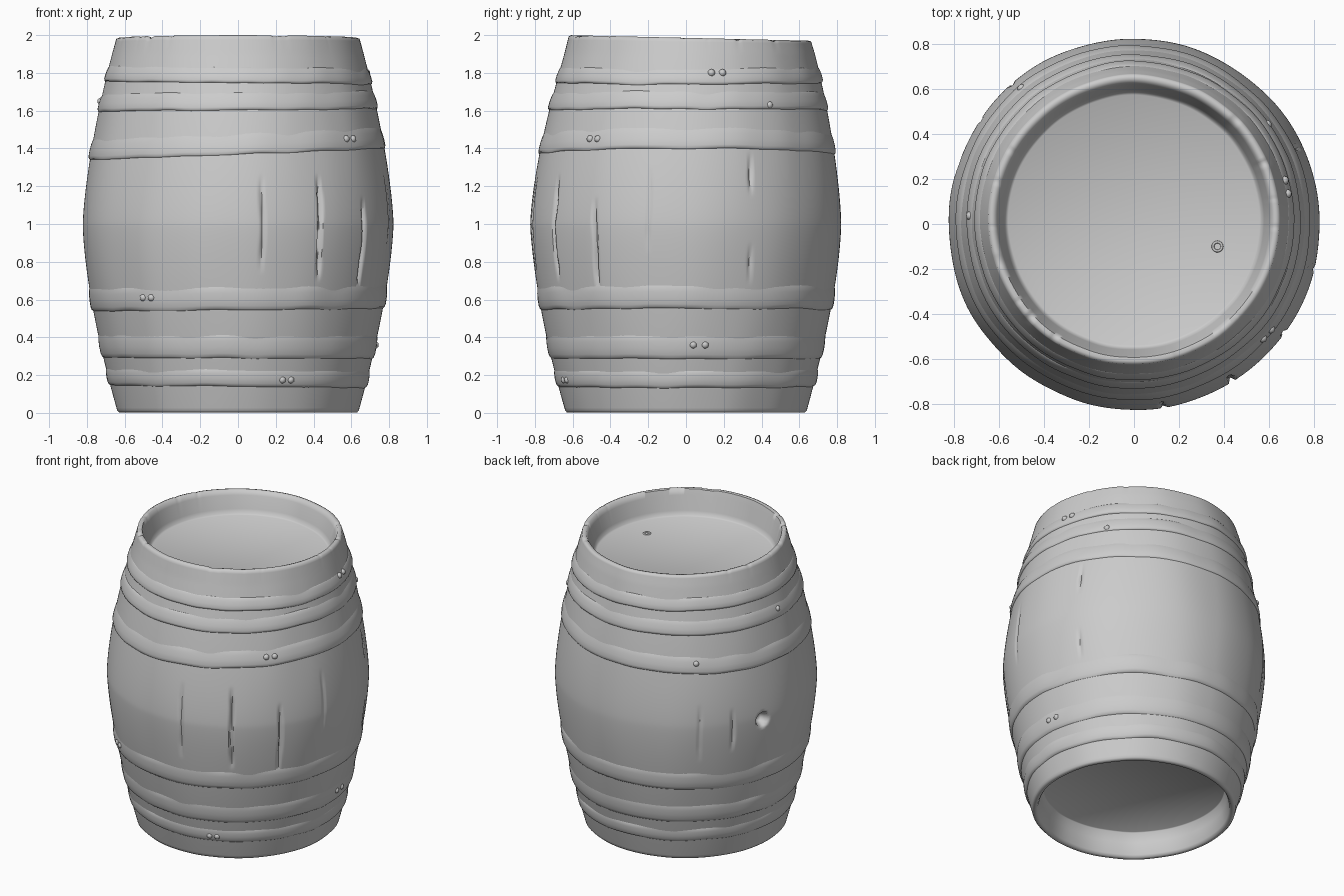
import bpy, bmesh, math
from mathutils import Vector, noise

if "Cube" in bpy.data.objects:
    bpy.data.objects.remove(bpy.data.objects["Cube"])

SEGS, ROWS = 480, 130
# cracks between staves: angle in degrees, bottom, top, depth
CRACKS = [(-81, .74, 1.26, .014), (-58, .70, 1.26, .03), (-36, .64, 1.14, .025),
          (-14, .85, 1.3, .008), (25, 1.15, 1.38, .018), (25, .68, .9, .012),
          (131, .75, 1.15, .01), (146, .8, 1.1, .02)]
BUNG = (161, .98, .05)
# hoops: centre height, band height, tilt along x
HOOPS = [(1.42, .10, .04), (1.645, .085, .01), (1.785, .075, -.01),
         (.60, .11, .01), (.345, .11, -.005), (.18, .08, -.01)]
# nail heads on hoops: angle, height
NAILS = [(-38, 1.45), (-42, 1.45), (-126, .61), (-130, .61), (-66, .175), (-70, .175),
         (3, .36), (8, .36), (36, 1.63), (10, 1.80), (15, 1.80), (130, 1.42), (178, 1.65)]


def belly(z):
    return .823 - .187 * abs(z - 1) ** 1.5


def angle_gap(a, deg):
    return (a - math.radians(deg) + math.pi) % (2 * math.pi) - math.pi


def place(r, a, z):
    """Polar point on the slightly leaning, hand-worn barrel."""
    n = noise.noise(Vector((3 * math.cos(a), 3 * math.sin(a), z * 1.3)))
    return Vector((r * math.cos(a), r * math.sin(a) + .018 * max(z - 1, 0), z)) + \
        Vector((math.cos(a), math.sin(a), 0)) * n * .006


def carve(a, z):
    """Depth of cracks and the bung hole at a point on the staves."""
    depth = 0
    for deg, z0, z1, d in CRACKS:
        if z0 < z < z1:
            gap = abs(angle_gap(a, deg) * .8 + .003 * math.sin(z * 17 + deg))
            fade = min(1, (z - z0) / .1, (z1 - z) / .1)
            depth = max(depth, d * fade * max(0, 1 - gap / .014))
    dist = math.hypot(angle_gap(a, BUNG[0]) * .82, z - BUNG[1])
    return max(depth, .06 * min(1, max(0, (BUNG[2] - dist) / .022)))


def finish(bm, name, angle=40):
    bmesh.ops.recalc_face_normals(bm, faces=bm.faces)
    mesh = bpy.data.meshes.new(name)
    bm.to_mesh(mesh)
    bm.free()
    ob = bpy.data.objects.new(name, mesh)
    bpy.context.collection.objects.link(ob)
    bpy.ops.object.select_all(action='DESELECT')
    ob.select_set(True)
    bpy.context.view_layer.objects.active = ob
    bpy.ops.object.shade_smooth_by_angle(angle=math.radians(angle))
    return ob


def lathe(name, rows, segs, point, closed=False, caps=False, angle=60):
    bm = bmesh.new()
    rings = [[bm.verts.new(point(row, 2 * math.pi * i / segs)) for i in range(segs)]
             for row in rows]
    pairs = list(zip(rings, rings[1:])) + ([(rings[-1], rings[0])] if closed else [])
    for lo, hi in pairs:
        for i in range(segs):
            j = (i + 1) % segs
            bm.faces.new((lo[i], lo[j], hi[j], hi[i]))
    if caps:
        bm.faces.new(rings[0])
        bm.faces.new(rings[-1])
    return finish(bm, name, angle)


# staves with both chimes and recessed heads in one continuous skin
outer = [(None, .012 + 1.968 * i / ROWS) for i in range(ROWS + 1)]
bottom = [(.57, .17), (.575, .165), (.585, .10), (.60, .02), (.61, .004), (.630, .002)]
top = [(.628, 1.985), (.612, 1.982), (.60, 1.95), (.575, 1.86), (.566, 1.832), (.555, 1.825)]


def stave_point(row, a):
    r, z = row
    if r is None:
        r = belly(z) - carve(a, z)
    if z > 1.9:
        # worn, slightly sloping top edge with nicks
        wear = noise.noise(Vector((9 * math.cos(a), 9 * math.sin(a), 5)))
        z += (z - 1.9) * (-.17 * math.sin(a) - .3 * max(0, wear - .25))
    return place(r, a, z)


lathe("barrel_body", bottom + outer + top, SEGS, stave_point, caps=True)

# soft, worn hoops wrapped around the staves
for n, (zc, h, tilt) in enumerate(HOOPS):
    section = [(-.56, -.012), (-.5, 0), (-.44, .006), (-.3, .0095), (0, .009),
               (.3, .006), (.5, .002), (.65, -.003), (.6, -.015)]

    def hoop_point(row, a, zc=zc, h=h, tilt=tilt):
        wave = noise.noise(Vector((4 * math.cos(a), 4 * math.sin(a), zc * 9)))
        z = zc + row[0] * h + tilt * math.cos(a) * .75 + .006 * wave
        return place(belly(z) + row[1] + (.005 * wave if row[1] > 0 else 0), a, z)

    lathe(f"hoop_{n + 1}", section, 128, hoop_point, closed=True, angle=75)

# nail heads, mostly sunk into the hoops
bm = bmesh.new()
for deg, z in NAILS:
    made = bmesh.ops.create_icosphere(bm, subdivisions=2, radius=.02)
    bmesh.ops.translate(bm, verts=made['verts'], vec=place(belly(z), math.radians(deg), z))
finish(bm, "hoop_nails")

# small tap hole rim on the top head
lathe("tap_hole", [(math.cos(k * math.pi / 4) * .006, math.sin(k * math.pi / 4) * .006)
                   for k in range(8)], 24,
      lambda row, a: Vector((.37 + (.02 + row[0]) * math.cos(a),
                             -.10 + (.02 + row[0]) * math.sin(a), 1.825 + row[1])),
      closed=True)
